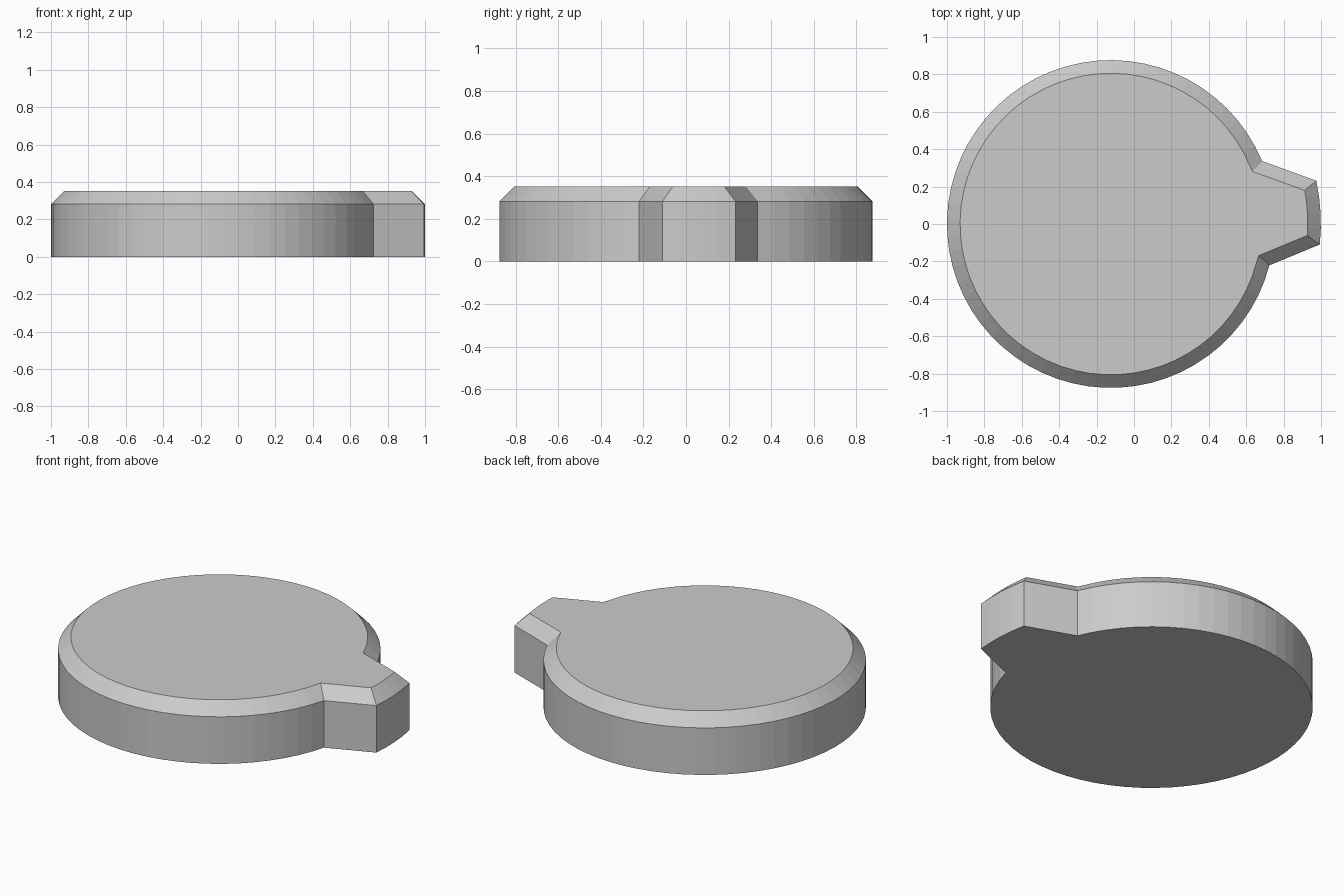
import bpy, bmesh
from math import radians, cos, sin
from mathutils import Vector

if "Cube" in bpy.data.objects:
    bpy.data.objects.remove(bpy.data.objects["Cube"])

CENTRE = Vector((-0.124, 0.0))
R_DISC, R_TIP = 0.876, 1.123
HEIGHT, CHAMFER = 0.352, 0.07


def arc(radius, a0, a1, steps):
    """Points on an arc about the disc centre, angles in degrees."""
    angles = [radians(a0 + (a1 - a0) * i / steps) for i in range(steps + 1)]
    return [CENTRE + radius * Vector((cos(a), sin(a))) for a in angles]


def inset(points, d):
    """Mitred inward offset of a counter-clockwise outline."""
    result = []
    for i, p in enumerate(points):
        e1 = (p - points[i - 1]).normalized()
        e2 = (points[(i + 1) % len(points)] - p).normalized()
        n1, n2 = Vector((-e1.y, e1.x)), Vector((-e2.y, e2.x))
        result.append(p + (n1 + n2) * d / (1 + n1.dot(n2)))
    return result


# Outline: round body, then the pointer tab with a curved tip
outline = arc(R_DISC, 22.6, 345.4, 58) + arc(R_TIP, -5.6, 11.9, 4)
layers = [(outline, 0), (outline, HEIGHT - CHAMFER), (inset(outline, CHAMFER), HEIGHT)]

# Stack the outline into a body with a chamfered top rim
bm = bmesh.new()
rings = [[bm.verts.new((p.x, p.y, z)) for p in pts] for pts, z in layers]
n = len(outline)
for low, high in zip(rings, rings[1:]):
    for i in range(n):
        j = (i + 1) % n
        bm.faces.new((low[i], low[j], high[j], high[i]))
bm.faces.new(rings[0][::-1])
bm.faces.new(rings[-1])

mesh = bpy.data.meshes.new("pointer_disc")
bm.to_mesh(mesh)
bm.free()
bpy.context.collection.objects.link(bpy.data.objects.new("pointer_disc", mesh))
